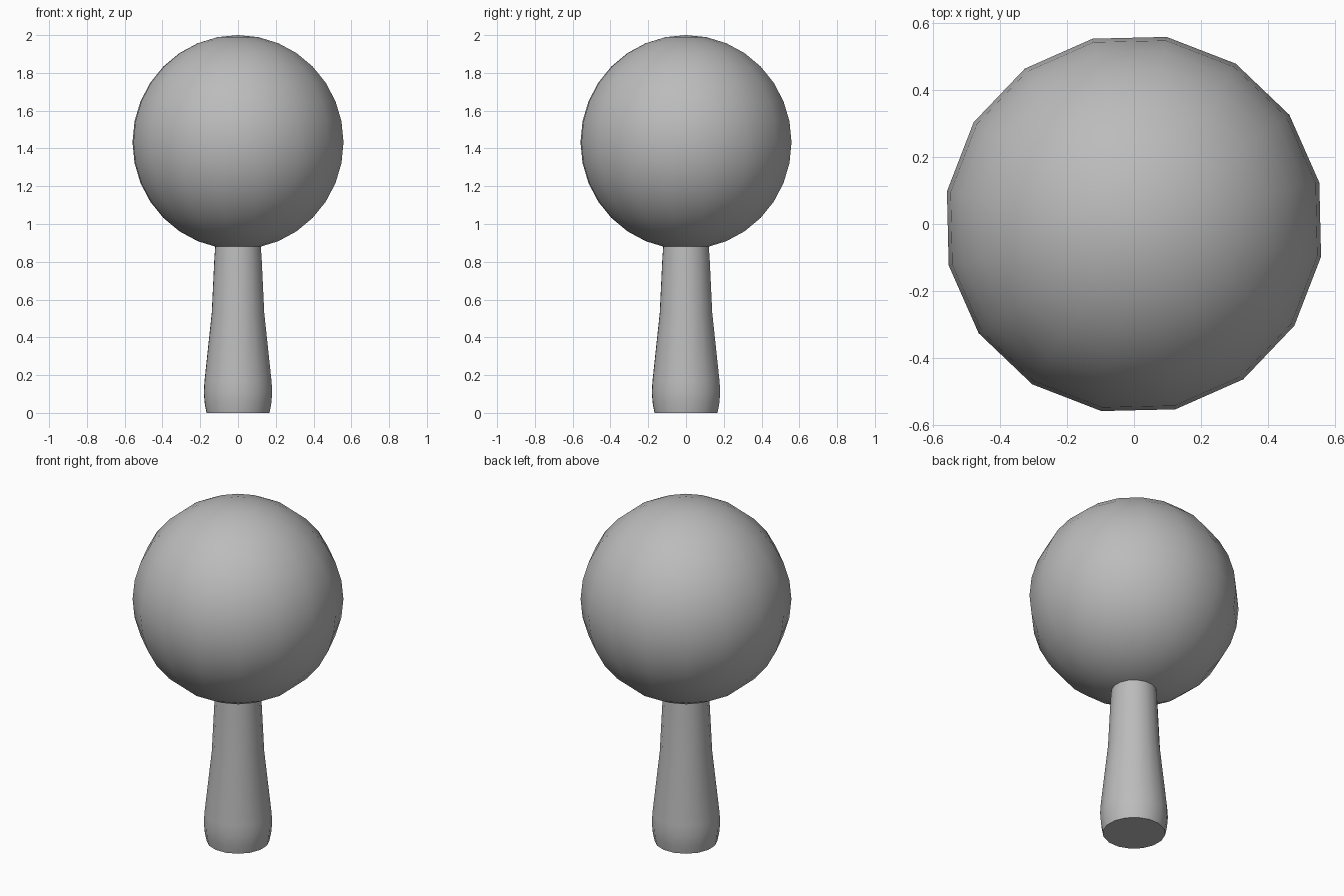
import bpy
import bmesh
from math import cos, sin, pi, radians

SIDES = 16
TURN = radians(12.6)

cube = bpy.data.objects.get("Cube")
if cube:
    bpy.data.objects.remove(cube)

grey = bpy.data.materials.new("plain grey")
grey.use_nodes = True
colour = (0.5, 0.5, 0.5, 1)
grey.diffuse_color = colour
grey.node_tree.nodes["Principled BSDF"].inputs["Base Color"].default_value = colour


def lathe(name, profile):
    """Spin (radius, height) points around z; radius 0 makes a pole."""
    bm = bmesh.new()
    rings = []
    for r, z in profile:
        if r == 0:
            rings.append([bm.verts.new((0, 0, z))] * SIDES)
        else:
            angles = [TURN + 2 * pi * i / SIDES for i in range(SIDES)]
            rings.append([bm.verts.new((r * cos(a), r * sin(a), z)) for a in angles])
    for low, high in zip(rings, rings[1:]):
        for i in range(SIDES):
            j = (i + 1) % SIDES
            corners = dict.fromkeys((low[i], low[j], high[j], high[i]))
            bm.faces.new(list(corners))
    # Flat caps on open ends
    if profile[0][0]:
        bm.faces.new(rings[0][::-1])
    if profile[-1][0]:
        bm.faces.new(rings[-1])
    bmesh.ops.recalc_face_normals(bm, faces=bm.faces[:])
    mesh = bpy.data.meshes.new(name)
    bm.to_mesh(mesh)
    bm.free()
    mesh.materials.append(grey)
    obj = bpy.data.objects.new(name, mesh)
    bpy.context.collection.objects.link(obj)
    bpy.ops.object.select_all(action='DESELECT')
    obj.select_set(True)
    bpy.context.view_layer.objects.active = obj
    bpy.ops.object.shade_smooth_by_angle(angle=radians(40))
    return obj


# Round head
radius, centre, steps = 0.567, 1.433, 16
arc = [(radius * sin(pi * k / steps) if 0 < k < steps else 0,
        centre - radius * cos(pi * k / steps)) for k in range(steps + 1)]
lathe("ball_head", arc)

# Tapered handle with a swollen foot
lathe("handle", [(0.169, 0), (0.179, 0.05), (0.184, 0.11), (0.18, 0.17),
                 (0.141, 0.53), (0.127, 0.82), (0.121, 0.9)])
